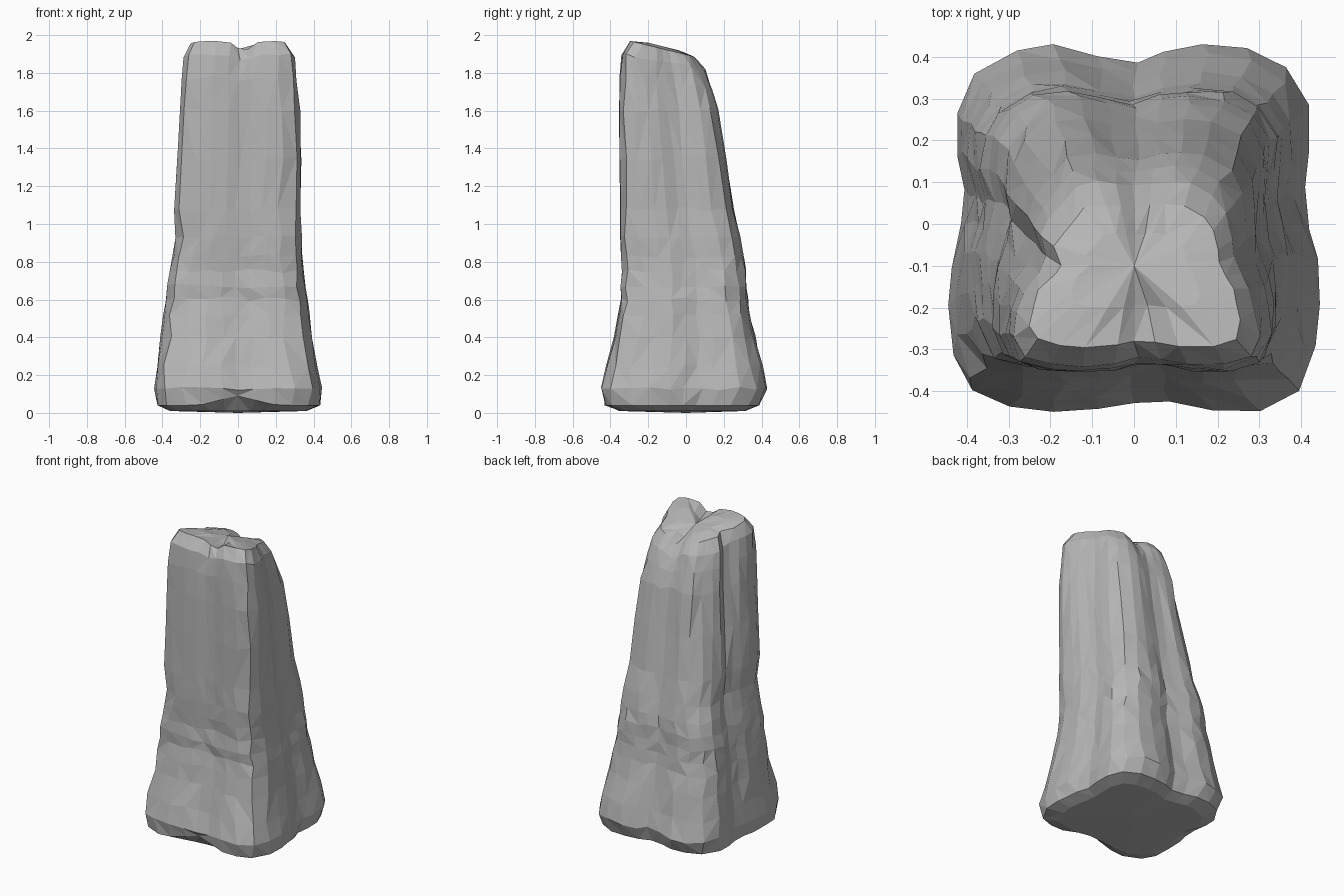
import bpy, bmesh, math, random

random.seed(7)
cube = bpy.data.objects.get("Cube")
if cube:
    bpy.data.objects.remove(cube)

stone = bpy.data.materials.new("grey stone")
stone.use_nodes = True
stone.diffuse_color = (0.47, 0.47, 0.47, 1)
stone.node_tree.nodes["Principled BSDF"].inputs["Base Color"].default_value = (0.47, 0.47, 0.47, 1)

# Outline by height: z, left x, right x, front y, back y
LEVELS = [
    (0.01, -.36, .36, -.35, .32), (0.04, -.43, .43, -.43, .40),
    (0.13, -.44, .44, -.45, .44), (0.25, -.425, .42, -.42, .41),
    (0.40, -.41, .395, -.38, .375), (0.52, -.395, .38, -.36, .345),
    (0.60, -.385, .37, -.345, .335), (0.67, -.375, .36, -.35, .33),
    (0.75, -.365, .35, -.34, .325), (0.83, -.35, .345, -.345, .315),
    (0.93, -.335, .345, -.35, .295), (1.08, -.345, .34, -.35, .26),
    (1.35, -.335, .35, -.355, .215), (1.60, -.325, .345, -.355, .175),
    (1.77, -.32, .33, -.35, .14), (1.89, -.31, .32, -.34, .105),
    (1.97, -.265, .275, -.295, .05), (1.985, -.16, .17, -.20, -.02),
]
SIDES = 32
# Vertical grooves: direction in degrees, width, depth low down, depth high up
GROOVES = [(-85, 13, .025, .035), (92, 16, .045, .025),
           (172, 13, .03, .07), (12, 16, .03, .035), (140, 10, .0, .05)]


def ring(bm, z, x0, x1, y0, y1):
    """One uneven, rounded square course of the pillar."""
    cx, cy, hx, hy = (x0 + x1) / 2, (y0 + y1) / 2, (x1 - x0) / 2, (y1 - y0) / 2
    high = min(max((z - 0.7) / 1.2, 0), 1)
    crown = max(0, (z - 1.6) / 0.38)
    verts = []
    for i in range(SIDES):
        a = 2 * math.pi * (i + random.uniform(-.16, .16)) / SIDES
        c, s = math.cos(a), math.sin(a)
        n = 4 if s > 0 else 6
        r = (abs(c) ** n + abs(s) ** n) ** (-1 / n)
        dent = 0
        for angle, width, low, top in GROOVES:
            d = (math.degrees(a) - angle + 180) % 360 - 180
            dent += (low + (top - low) * high) * math.exp(-(d / width) ** 2) / 0.38
        r *= 1 - dent + random.uniform(-.012, .014)
        x, y = cx + hx * r * c, cy + hy * r * s
        # upper part narrows to the back, and the crown slopes backward
        x *= 1 - 0.32 * high * max(0, min(1, 0.5 + 0.5 * r * s))
        h = z - 0.25 * min(crown, 1) * (y + 0.30)
        h -= 0.05 * min(crown, 1) * math.exp(-((x - .03) / .05) ** 2)
        # raised lip under the middle of the front
        if z < 0.1 and s < 0:
            h += 0.05 * math.exp(-(x / .12) ** 2) * (z > 0.02)
        h += random.uniform(-.012, .012) * (0.05 < z < 1.9)
        verts.append(bm.verts.new((x, y, max(0, h))))
    return verts


# Weathered stone shaft
bm = bmesh.new()
rings = [ring(bm, *level) for level in LEVELS]
for low, up in zip(rings, rings[1:]):
    for i in range(SIDES):
        j = (i + 1) % SIDES
        a, b, c, d = low[i], low[j], up[j], up[i]
        tris = ((a, b, c), (a, c, d)) if random.random() < .5 else ((a, b, d), (b, c, d))
        for t in tris:
            bm.faces.new(t)

# Closed base and crown
for course, centre, flip in ((rings[0], (0, 0, 0), True),
                             (rings[-1], (0, -.1, 1.925), False)):
    mid = bm.verts.new(centre)
    for i in range(SIDES):
        pair = [course[i], course[(i + 1) % SIDES]]
        bm.faces.new((pair[::-1] if flip else pair) + [mid])

bmesh.ops.recalc_face_normals(bm, faces=bm.faces)
mesh = bpy.data.meshes.new("stone_pillar")
bm.to_mesh(mesh)
bm.free()
mesh.materials.append(stone)
pillar = bpy.data.objects.new("stone_pillar", mesh)
bpy.context.collection.objects.link(pillar)
